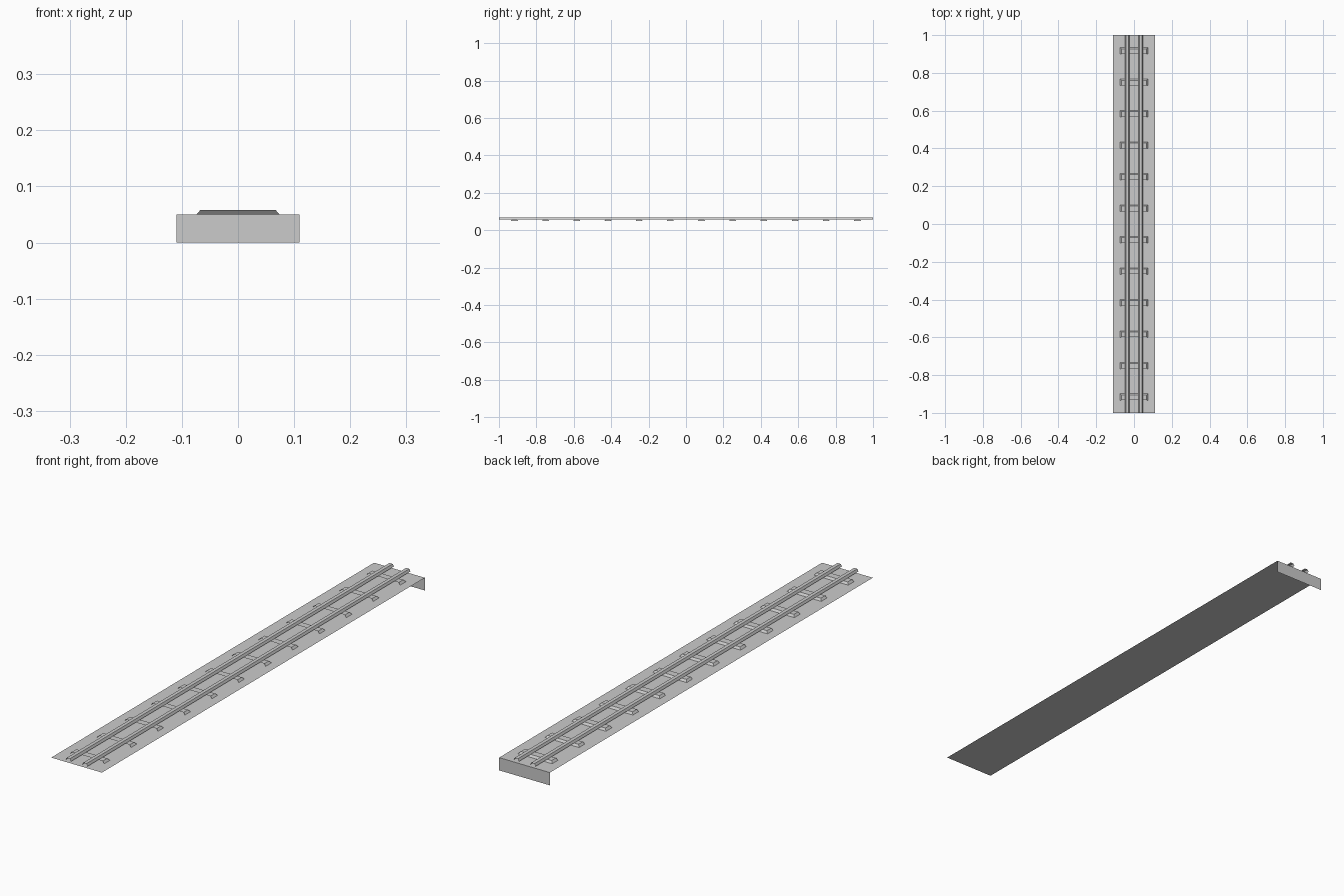
import bpy

if "Cube" in bpy.data.objects:
    bpy.data.objects.remove(bpy.data.objects["Cube"])

BED_Z, SLEEPER_Z, RAIL_Z = 0.05, 0.058, 0.067


def add_mesh(name, verts, faces):
    mesh = bpy.data.meshes.new(name)
    mesh.from_pydata(verts, [], faces)
    mesh.update()
    obj = bpy.data.objects.new(name, mesh)
    bpy.context.collection.objects.link(obj)
    return obj


# Thin track bed folded down at the back end
bed_path = [(-1, BED_Z), (1, BED_Z), (1, 0)]
add_mesh("track_bed",
         [(x, y, z) for y, z in bed_path for x in (-0.11, 0.11)],
         [(0, 1, 3, 2), (2, 3, 5, 4)])

# Sleepers: shallow tapered slabs, open at the front and underneath
for i in range(12):
    c = -1 + (i + 0.5) / 6
    front, back, slope = c - 0.018, c + 0.018, 0.007
    add_mesh(f"sleeper_{i + 1:02d}",
             [(-0.074, front, BED_Z), (0.074, front, BED_Z),
              (0.074, back, BED_Z), (-0.074, back, BED_Z),
              (-0.067, front + 0.002, SLEEPER_Z), (0.067, front + 0.002, SLEEPER_Z),
              (0.067, back - slope, SLEEPER_Z), (-0.067, back - slope, SLEEPER_Z)],
             [(4, 5, 6, 7), (1, 2, 6, 5), (2, 3, 7, 6), (3, 0, 4, 7)])

# Rails: open-ended tapered strips along the whole length
profile = [(-0.012, SLEEPER_Z), (-0.007, RAIL_Z), (0.007, RAIL_Z), (0.012, SLEEPER_Z)]
for name, cx in (("left_rail", -0.036), ("right_rail", 0.036)):
    add_mesh(name,
             [(cx + x, y, z) for y in (-1, 1) for x, z in profile],
             [(k, k + 1, k + 5, k + 4) for k in range(3)])
